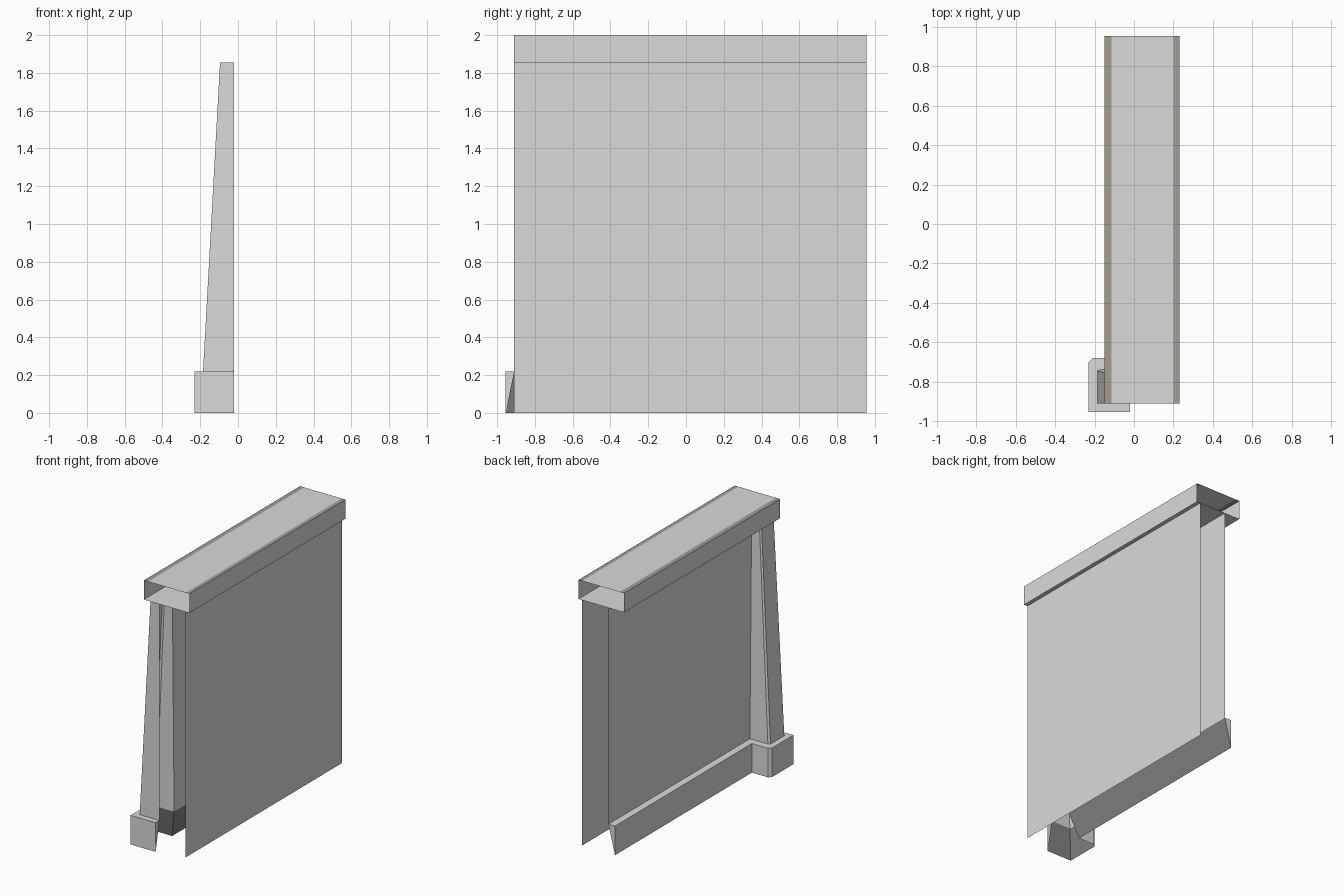
import bpy, bmesh

if "Cube" in bpy.data.objects:
    bpy.data.objects.remove(bpy.data.objects["Cube"])


def material(name, rgb):
    m = bpy.data.materials.new(name)
    m.diffuse_color = (*rgb, 1.0)
    m.use_nodes = True
    m.node_tree.nodes["Principled BSDF"].inputs["Base Color"].default_value = m.diffuse_color
    return m


GREY = material("plain grey", (0.70, 0.70, 0.70))
WARM = material("warm grey", (0.37, 0.335, 0.305))
DARK = material("dark grey", (0.23, 0.23, 0.23))


def loft(name, rows, mats=(GREY,), pick=lambda row, col: 0, ends=()):
    """Skin neighbouring rows of 3D points; 'pick' chooses the material slot."""
    bm = bmesh.new()
    grid = [[bm.verts.new(p) for p in row] for row in rows]
    for r, (a, b) in enumerate(zip(grid, grid[1:])):
        for i in range(len(a) - 1):
            f = bm.faces.new((a[i], a[i + 1], b[i + 1], b[i]))
            f.material_index = pick(r, i)
    for tri in ends:
        bm.faces.new([grid[r][c] for r, c in tri])
    bmesh.ops.remove_doubles(bm, verts=bm.verts, dist=0.0005)
    me = bpy.data.meshes.new(name)
    bm.to_mesh(me)
    bm.free()
    for m in mats:
        me.materials.append(m)
    ob = bpy.data.objects.new(name, me)
    bpy.context.collection.objects.link(ob)
    return ob


def at(path, z):
    return [(x, y, z) for x, y in path]


Y0, Y1 = -0.91, 0.955          # wall ends
IN, OUT = -0.02, 0.2           # the two wall planes
Z_BASE, Z_WALL = 0.22, 1.855

# Plan outlines: around the pillar, then along the wall to the back
pillar_top = [(IN, Y0), (-0.095, Y0), (-0.095, -0.765), (-0.085, -0.755), (IN, -0.755)]
pillar_low = [(IN, Y0), (-0.185, Y0), (-0.185, -0.745), (-0.17, -0.735), (IN, -0.735)]
foot_inner = pillar_low + [(IN, Y1)]
foot_outer = [(IN, -0.955), (-0.23, -0.955), (-0.23, -0.70), (-0.21, -0.68),
              (-0.075, -0.68), (-0.075, Y1)]

# Tapered half pillar, open towards the wall
loft("pillar", [at(pillar_top, Z_WALL), at(pillar_low, Z_BASE)])

# Left wall, from pillar to back end, standing on the skirting
loft("left_wall", [at([pillar_top[-1], (IN, Y1)], Z_WALL),
                   at([pillar_low[-1], (IN, Y1)], Z_BASE)])

# Right wall, full height
right = [(OUT, Y1), (OUT, Y0)]
loft("right_wall", [at(right, Z_WALL), at(right, 0)])

# Pillar plinth and skirting: ledge, outer face and dark slanted inner face
loft("plinth_and_skirting",
     [at(foot_inner, Z_BASE), at(foot_outer, Z_BASE), at(foot_outer, 0), at(foot_inner, Z_BASE)],
     mats=(GREY, DARK), pick=lambda row, col: int(row == 2),
     ends=[((0, 5), (2, 5), (1, 5))])

# Coping: open-ended box tube with warm strips along the top edges
profile = [(-0.15, 2.0), (-0.115, 2.0), (OUT, 2.0), (0.23, 2.0),
           (0.23, Z_WALL), (-0.15, Z_WALL), (-0.15, 2.0)]
loft("coping", [[(x, y, z) for x, z in profile] for y in (Y0, Y1)],
     mats=(GREY, WARM), pick=lambda row, col: int(col in (0, 2)))
